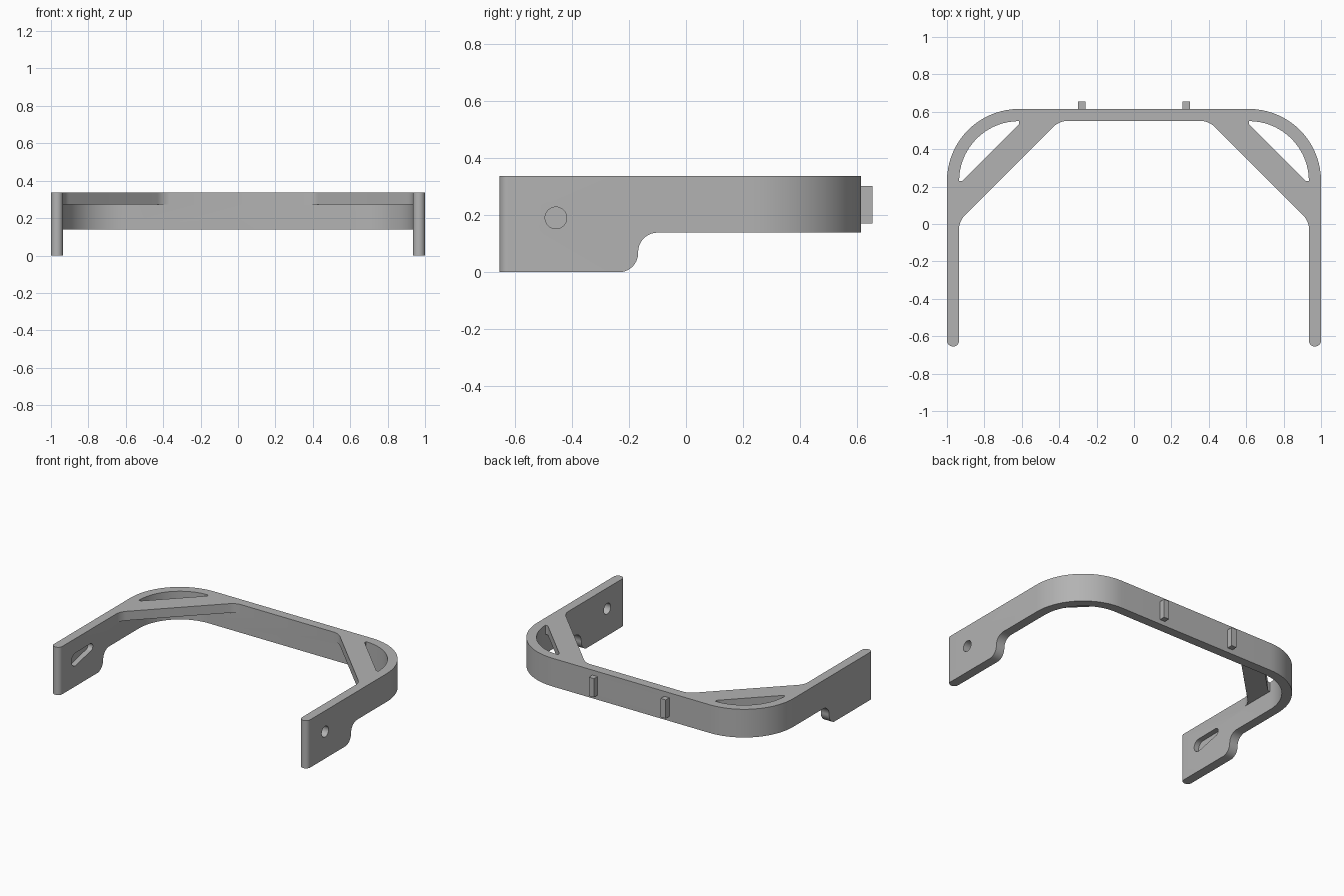
import bpy, bmesh, math
from mathutils import Vector

if "Cube" in bpy.data.objects:
    bpy.data.objects.remove(bpy.data.objects["Cube"])

TOP, WALL, BACK, FRONT = 0.337, 0.065, 0.615, -0.655

grey = bpy.data.materials.new("plain grey")
grey.use_nodes = True
COLOR = (0.45, 0.45, 0.45, 1)
grey.diffuse_color = COLOR
grey.node_tree.nodes["Principled BSDF"].inputs["Base Color"].default_value = COLOR


def fillet(corners):
    """Turn (u, v, radius) corners into an outline with rounded corners."""
    pts = []
    for i, (u, v, r) in enumerate(corners):
        p = Vector((u, v))
        if r == 0:
            pts.append(p)
            continue
        a = (Vector(corners[i - 1][:2]) - p).normalized()
        b = (Vector(corners[(i + 1) % len(corners)][:2]) - p).normalized()
        half = a.angle(b) / 2
        centre = p + (a + b).normalized() * r / math.sin(half)
        start = p + a * r / math.tan(half) - centre
        sweep = start.angle_signed(p + b * r / math.tan(half) - centre)
        steps = max(4, int(abs(sweep) / math.radians(5)))
        for k in range(steps + 1):
            t = -sweep * k / steps
            c, s = math.cos(t), math.sin(t)
            pts.append(centre + Vector((start.x * c - start.y * s, start.x * s + start.y * c)))
    return pts


def prism(name, outline, lo, hi, axis="z", flip=1):
    """Extrude an outline along z (outline is x, y) or along x (outline is y, z)."""
    def place(p, h):
        return (p.x * flip, p.y, h) if axis == "z" else (h, p.x, p.y)
    bm = bmesh.new()
    face = bm.faces.new([bm.verts.new(place(p, lo)) for p in outline])
    new = bmesh.ops.extrude_face_region(bm, geom=[face])["geom"]
    move = Vector((0, 0, hi - lo)) if axis == "z" else Vector((hi - lo, 0, 0))
    bmesh.ops.translate(bm, vec=move, verts=[g for g in new if isinstance(g, bmesh.types.BMVert)])
    bmesh.ops.remove_doubles(bm, verts=bm.verts, dist=1e-5)
    bmesh.ops.recalc_face_normals(bm, faces=bm.faces)
    mesh = bpy.data.meshes.new(name)
    bm.to_mesh(mesh)
    bm.free()
    mesh.materials.append(grey)
    ob = bpy.data.objects.new(name, mesh)
    bpy.context.collection.objects.link(ob)
    return ob


def boolean(target, tool, operation):
    mod = target.modifiers.new(operation, "BOOLEAN")
    mod.operation, mod.solver, mod.object = operation, "EXACT", tool
    bpy.context.view_layer.objects.active = target
    bpy.ops.object.modifier_apply(modifier=mod.name)
    bpy.data.objects.remove(tool)


def disc(y, z, r, start=0, end=360, n=32):
    angles = [math.radians(start + (end - start) * k / n) for k in range(n + 1)]
    return [Vector((y + r * math.cos(a), z + r * math.sin(a))) for a in angles]


# U-shaped band with rounded corners and rounded arm ends
inner, back_in, tip = 1 - WALL, BACK - WALL, WALL / 2 - 0.0003
half = [(-inner, back_in, 0.32), (-inner, FRONT, tip), (-1, FRONT, tip), (-1, BACK, 0.385)]
bail = prism("bail_frame", fillet(half + [(-x, y, r) for x, y, r in reversed(half)]), 0, TOP)

# Raised underside behind the feet, with a rounded step
step = [(-0.3, -0.1, 0), (-0.3, -0.001, 0), (-0.168, -0.001, 0.068),
        (-0.168, 0.138, 0.068), (0.8, 0.138, 0), (0.8, -0.1, 0)]
boolean(bail, prism("underside_cutter", fillet(step), -1.2, 1.2, "x"), "DIFFERENCE")

# Corner braces with a curved triangular opening
brace = [(-0.965, -0.1, 0), (-0.936, -0.1, 0), (-0.936, 0.015, 0.11), (-0.4, 0.551, 0.11),
         (-0.25, 0.551, 0), (-0.25, 0.585, 0), (-0.97, 0.585, 0.35)]
opening = [(-0.615, 0.552, 0), (-0.615, 0.533, 0.012), (-0.918, 0.23, 0.012),
           (-0.937, 0.23, 0), (-0.937, 0.552, 0.3219)]
for side in (1, -1):
    plate = prism("corner_brace", fillet(brace), 0.272, TOP, flip=side)
    boolean(plate, prism("opening_cutter", fillet(opening), 0.2, 0.4, flip=side), "DIFFERENCE")
    boolean(bail, plate, "UNION")

# Two small tabs on the back
for x in (-0.28, 0.28):
    tab = [Vector((x + dx, y)) for dx, y in
           ((-0.02, 0.6), (0.02, 0.6), (0.02, 0.655), (-0.02, 0.655))]
    boolean(bail, prism("back_tab", tab, 0.17, 0.302), "UNION")

# Round pivot hole through the left arm
boolean(bail, prism("pivot_cutter", disc(-0.457, 0.19, 0.038)[:-1], 0.8, 1.2, "x"), "DIFFERENCE")

# Tapered blind slot on the inside of the right arm
slot = disc(-0.475, 0.19, 0.045, 90, 270, 16) + disc(-0.31, 0.21, 0.027, -90, 90, 16)
boolean(bail, prism("slot_cutter", slot, -0.972, -0.85, "x"), "DIFFERENCE")

bpy.ops.object.select_all(action="DESELECT")
bail.select_set(True)
bpy.context.view_layer.objects.active = bail
bpy.ops.object.shade_smooth_by_angle(angle=math.radians(30))
